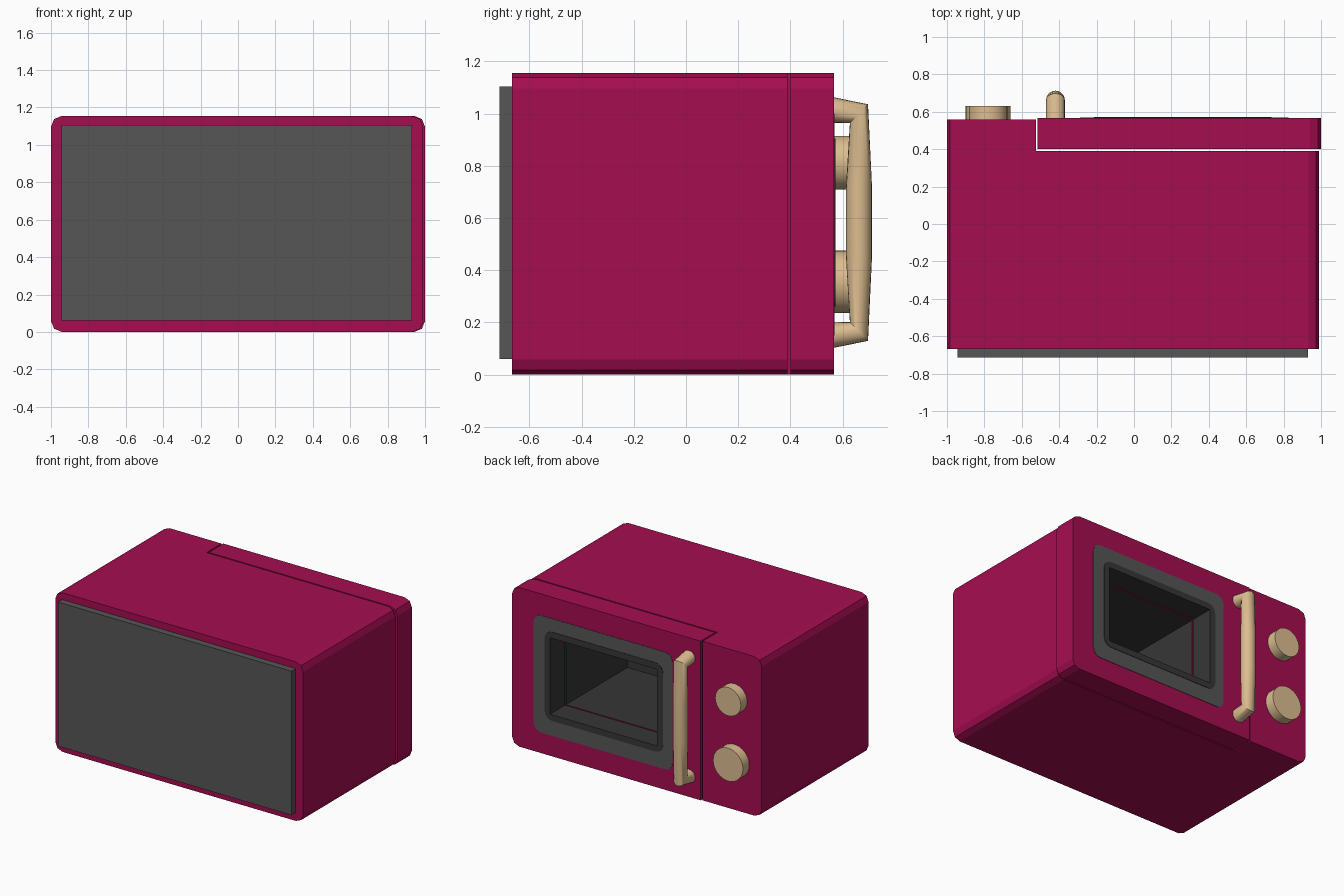
import bpy, bmesh, math

if "Cube" in bpy.data.objects:
    bpy.data.objects.remove(bpy.data.objects["Cube"])


def material(name, rgb):
    m = bpy.data.materials.new(name)
    m.diffuse_color = (*rgb, 1.0)
    m.use_nodes = True
    m.node_tree.nodes["Principled BSDF"].inputs["Base Color"].default_value = m.diffuse_color
    return m


MATS = [material("raspberry enamel", (0.376, 0.004, 0.080)),
        material("dark interior grey", (0.037, 0.037, 0.037)),
        material("mid grey", (0.093, 0.093, 0.093)),
        material("warm tan", (0.72, 0.51, 0.28))]
RED, DARK, GREY, TAN = range(4)


def finish(name, bm, mat, smooth=False):
    bmesh.ops.recalc_face_normals(bm, faces=bm.faces)
    for f in bm.faces:
        f.material_index = mat
    me = bpy.data.meshes.new(name)
    bm.to_mesh(me)
    bm.free()
    for m in MATS:
        me.materials.append(m)
    ob = bpy.data.objects.new(name, me)
    bpy.context.collection.objects.link(ob)
    if smooth:
        bpy.ops.object.select_all(action='DESELECT')
        ob.select_set(True)
        bpy.context.view_layer.objects.active = ob
        bpy.ops.object.shade_smooth_by_angle(angle=math.radians(40))
    return ob


def slab(name, x, z, y, mat, r_left=0.0, r_right=0.0, seg=2):
    """Rectangle in x and z with rounded corners, extruded along y."""
    pts = []
    corners = [(x[1], z[1], -1, -1, r_right, 0), (x[0], z[1], 1, -1, r_left, 90),
               (x[0], z[0], 1, 1, r_left, 180), (x[1], z[0], -1, 1, r_right, 270)]
    for cx, cz, sx, sz, r, start in corners:
        if r == 0:
            pts.append((cx, cz))
            continue
        for i in range(seg + 1):
            a = math.radians(start + 90 * i / seg)
            pts.append((cx + sx * r + r * math.cos(a), cz + sz * r + r * math.sin(a)))
    bm = bmesh.new()
    face = bm.faces.new([bm.verts.new((px, y[0], pz)) for px, pz in pts])
    new = bmesh.ops.extrude_face_region(bm, geom=[face])["geom"]
    bmesh.ops.translate(bm, vec=(0, y[1] - y[0], 0),
                        verts=[v for v in new if isinstance(v, bmesh.types.BMVert)])
    return finish(name, bm, mat)


def cut(ob, cutter):
    mod = ob.modifiers.new("cut", 'BOOLEAN')
    mod.operation = 'DIFFERENCE'
    mod.solver = 'EXACT'
    mod.object = cutter


def tube(name, rings, radius, mat, sides=20):
    """Skin circles given as (x, y, z, tilt), tilt turning the circle in y-z."""
    bm = bmesh.new()
    loops = []
    for x, y, z, tilt in rings:
        t = math.radians(tilt)
        loop = []
        for i in range(sides):
            a = 2 * math.pi * i / sides
            s = radius * math.sin(a)
            loop.append(bm.verts.new((x + radius * math.cos(a),
                                      y + s * math.cos(t), z + s * math.sin(t))))
        loops.append(loop)
    for a, b in zip(loops, loops[1:]):
        for i in range(sides):
            j = (i + 1) % sides
            bm.faces.new((a[i], a[j], b[j], b[i]))
    bm.faces.new(loops[0])
    bm.faces.new(loops[-1])
    return finish(name, bm, mat, smooth=True)


# Helpers: door recess and cooking cavity
recess = slab("door_recess_cutter", (-0.525, 1.2), (-0.2, 1.4), (0.39, 0.9), RED)
cavity = slab("cavity_cutter", (-0.17, 0.69), (0.305, 0.86), (-0.315, 0.8), DARK)
for helper in (recess, cavity):
    helper.hide_render = True
    helper.hide_viewport = True

# Casing with the control column on its side
body = slab("casing", (-1.0, 0.99), (0, 1.155), (-0.667, 0.56), RED, 0.058, 0.058)
cut(body, recess)
cut(body, cavity)

# Rear panel
slab("rear_panel", (-0.945, 0.93), (0.06, 1.105), (-0.715, -0.66), GREY)

# Door with window opening, window surround and gasket
door = slab("door", (-0.515, 1.0), (0, 1.155), (0.40, 0.567), RED, 0.0, 0.058)
surround = slab("window_surround", (-0.29, 0.825), (0.15, 1.0), (0.565, 0.570),
                GREY, 0.06, 0.06, 4)
gasket = slab("window_gasket", (-0.215, 0.735), (0.26, 0.905), (0.566, 0.573),
              DARK, 0.06, 0.06, 4)
for part in (door, surround, gasket):
    cut(part, cavity)

# Handle
HX = -0.42
tube("door_handle", [(HX, 0.555, 1.015, 90), (HX, 0.663, 1.0, 46), (HX, 0.663, 0.72, 4),
                     (HX, 0.663, 0.45, -4), (HX, 0.663, 0.165, -46),
                     (HX, 0.555, 0.15, -90)], 0.05, TAN)

# Control knobs
for name, z, r in (("upper_knob", 0.812, 0.103), ("lower_knob", 0.355, 0.12)):
    tube(name, [(-0.78, 0.55, z, 90), (-0.78, 0.632, z, 90)], r, TAN, 32)
